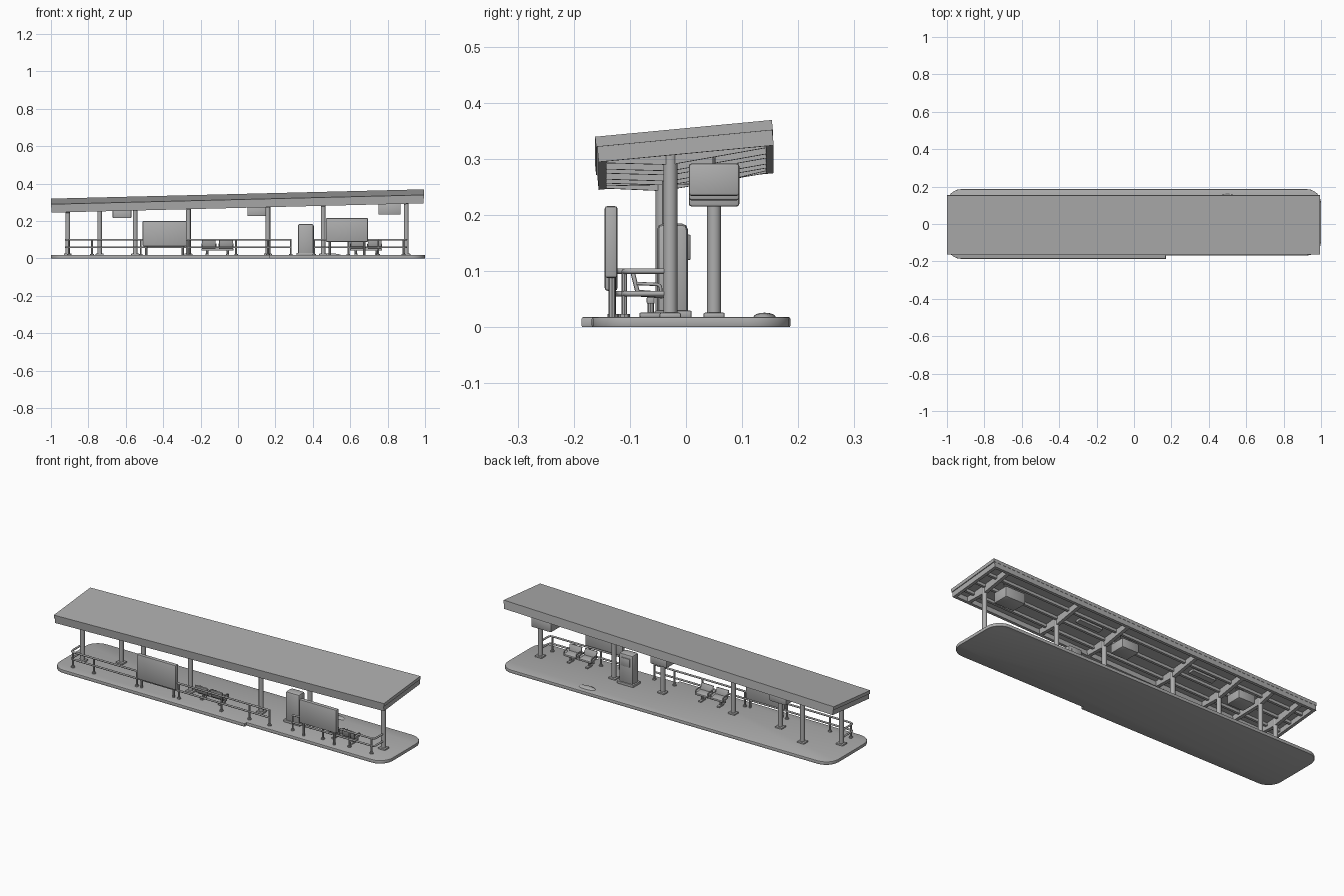
import bpy
import bmesh
import math
from mathutils import Vector, Matrix

if "Cube" in bpy.data.objects:
    bpy.data.objects.remove(bpy.data.objects["Cube"])

grey = bpy.data.materials.new("concrete_grey")
grey.use_nodes = True
COLOUR = (0.42, 0.42, 0.42, 1)
grey.diffuse_color = COLOUR
grey.node_tree.nodes["Principled BSDF"].inputs["Base Color"].default_value = COLOUR

DECK = 0.018


def add_mesh(name, bm):
    bmesh.ops.recalc_face_normals(bm, faces=bm.faces)
    mesh = bpy.data.meshes.new(name)
    bm.to_mesh(mesh)
    bm.free()
    mesh.materials.append(grey)
    obj = bpy.data.objects.new(name, mesh)
    bpy.context.collection.objects.link(obj)
    return obj


def box(name, xs, ys, zs, bevel=0.0, tilt=0.0):
    """Box between the given ranges, with optional bevel and tilt about x."""
    size = [r[1] - r[0] for r in (xs, ys, zs)]
    centre = [(r[0] + r[1]) / 2 for r in (xs, ys, zs)]
    bm = bmesh.new()
    bmesh.ops.create_cube(bm, size=1)
    bmesh.ops.scale(bm, vec=size, verts=bm.verts)
    if bevel:
        bmesh.ops.bevel(bm, geom=list(bm.edges), offset=bevel, segments=2,
                        profile=0.5, affect='EDGES')
    bmesh.ops.transform(bm, verts=bm.verts,
                        matrix=Matrix.Translation(centre) @ Matrix.Rotation(tilt, 4, 'X'))
    return add_mesh(name, bm)


def post(name, x, y, z0, z1, radius, sides=12):
    bm = bmesh.new()
    bmesh.ops.create_cone(bm, cap_ends=True, segments=sides, radius1=radius,
                          radius2=radius, depth=z1 - z0,
                          matrix=Matrix.Translation((x, y, (z0 + z1) / 2)))
    return add_mesh(name, bm)


def tube(name, points, radius, fillet=0.018):
    """Bent pipe along the points, with rounded corners."""
    pts = [Vector(p) for p in points]
    path = [pts[0]]
    for a, b, c in zip(pts, pts[1:], pts[2:]):
        p, q = b + (a - b).normalized() * fillet, b + (c - b).normalized() * fillet
        for i in range(5):
            t = i / 4
            path.append(p * (1 - t) ** 2 + b * 2 * t * (1 - t) + q * t ** 2)
    path.append(pts[-1])
    curve = bpy.data.curves.new(name, 'CURVE')
    curve.dimensions = '3D'
    curve.bevel_depth = radius
    curve.bevel_resolution = 2
    curve.use_fill_caps = True
    spline = curve.splines.new('POLY')
    spline.points.add(len(path) - 1)
    for sp, p in zip(spline.points, path):
        sp.co = (*p, 1)
    curve.materials.append(grey)
    obj = bpy.data.objects.new(name, curve)
    bpy.context.collection.objects.link(obj)


def roof_z(x, y):
    """Height of the roof surface, which slopes along x and y."""
    return 0.33 + 0.025 * x + 0.095 * y


def roof_box(name, xs, ys, top, bottom):
    """Box that follows the roof slope; top and bottom are depths below it."""
    bm = bmesh.new()
    bmesh.ops.create_cube(bm, size=1)
    for v in bm.verts:
        x, y = xs[v.co.x > 0], ys[v.co.y > 0]
        depth = top if v.co.z > 0 else bottom
        v.co = (x, y + 0.095 * depth, roof_z(x, y) - depth)
    return add_mesh(name, bm)


# Platform with rounded corners and a step in the front edge
bm = bmesh.new()
outline = [(-1, -0.186), (0.17, -0.186), (0.17, -0.168), (1, -0.168), (1, 0.186), (-1, 0.186)]
corners = [bm.verts.new((x, y, 0)) for x, y in outline]
bm.faces.new(corners)
bmesh.ops.bevel(bm, geom=[v for v in corners if abs(v.co.x) == 1], offset=0.075,
                segments=6, profile=0.5, affect='VERTICES')
ext = bmesh.ops.extrude_face_region(bm, geom=list(bm.faces))
bmesh.ops.translate(bm, vec=(0, 0, DECK),
                    verts=[g for g in ext["geom"] if isinstance(g, bmesh.types.BMVert)])
rim = [e for e in bm.edges if e.verts[0].co.z == e.verts[1].co.z]
bmesh.ops.bevel(bm, geom=rim, offset=0.003, segments=2, profile=0.5, affect='EDGES')
add_mesh("platform", bm)

# Roof panel, fascia frame and long beams
roof_box("roof_panel", (-1, 0.995), (-0.162, 0.153), 0, 0.018)
roof_box("front_fascia", (-0.995, 0.99), (-0.16, -0.146), 0.015, 0.045)
roof_box("back_fascia", (-0.995, 0.99), (0.138, 0.152), 0.015, 0.045)
for side, xs in (("right", (-0.996, -0.98)), ("left", (0.975, 0.991))):
    roof_box(side + "_fascia", xs, (-0.16, 0.152), 0.015, 0.045)
for y in (-0.1, -0.02, 0.065):
    roof_box("roof_beam", (-0.98, 0.98), (y - 0.006, y + 0.006), 0.015, 0.034)
for x in (-0.4, 0.3):
    roof_box("ceiling_lamp", (x - 0.07, x + 0.07), (0.01, 0.04), 0.015, 0.03)

# Columns with foot plates and tapered roof arms
columns = [(-0.91, -0.042), (-0.74, 0.05), (-0.55, -0.03), (-0.265, -0.03),
           (0.16, -0.028), (0.455, -0.028), (0.9, -0.028)]
for x, y in columns:
    post("column", x, y, DECK, roof_z(x, y) - 0.03, 0.0125)
    box("column_foot", (x - 0.021, x + 0.021), (y - 0.019, y + 0.019),
        (DECK - 0.002, DECK + 0.008), 0.003)
    arm = roof_box("roof_arm", (x - 0.009, x + 0.009), (-0.147, 0.139), 0.016, 0.046)
    bm = bmesh.new()
    bm.from_mesh(arm.data)
    bmesh.ops.bisect_plane(bm, geom=bm.verts[:] + bm.edges[:] + bm.faces[:],
                           plane_co=(x, y, 0), plane_no=(0, 1, 0))
    for v in bm.verts:
        if abs(v.co.y - y) < 0.001 and v.co.z < roof_z(x, y) - 0.03:
            v.co.z -= 0.014
    bm.to_mesh(arm.data)
    bm.free()

# Hanging signs with hangers
for x, half, z0, z1 in ((-0.62, 0.05, 0.215, 0.263), (0.1, 0.05, 0.226, 0.276),
                        (0.81, 0.06, 0.234, 0.292)):
    box("hanging_sign", (x - half, x + half), (0.005, 0.095), (z0, z1), 0.005)
    for side in (-0.6, 0.6):
        post("sign_hanger", x + side * half, 0.05, z1 - 0.005, roof_z(x, 0.05) - 0.01, 0.003, 8)

# Information boards on legs
for x0, x1, z0, z1 in ((-0.51, -0.275, 0.065, 0.2), (0.47, 0.695, 0.088, 0.216)):
    box("information_board", (x0, x1), (-0.145, -0.122), (z0, z1), 0.005)
    for x in (x0 + 0.02, x1 - 0.02):
        post("board_leg", x, -0.132, DECK, z0 + 0.01, 0.006, 8)

# Ticket machine
box("ticket_machine", (0.32, 0.405), (-0.052, 0.004), (DECK, 0.185), 0.012)
box("ticket_machine_foot", (0.312, 0.413), (-0.056, 0.01), (DECK - 0.002, 0.03), 0.003)
box("ticket_machine_screen", (0.335, 0.39), (0, 0.008), (0.12, 0.165), 0.002)


# Railings, following the step in the platform
def railing(x_end, x_in, y, y_end, posts):
    for z in (0.1, 0.06):
        tube("rail", [(x_end, y_end, z), (x_end, y, z), (x_in, y, z)], 0.005)
    for x in posts:
        post("rail_post", x, y, DECK, 0.1, 0.005, 8)
        post("rail_post_foot", x, y, DECK, DECK + 0.006, 0.01, 8)


railing(-0.92, 0.285, -0.13, -0.042, (-0.905, -0.78, -0.52, -0.265, -0.01, 0.16, 0.282))
railing(0.9, 0.405, -0.11, -0.03, (0.408, 0.59, 0.75, 0.885))

# Twin seats facing the back
for centre in (-0.11, 0.685):
    for x in (centre - 0.046, centre + 0.046):
        xs = (x - 0.037, x + 0.037)
        box("seat_pan", xs, (-0.088, -0.038), (0.053, 0.065), 0.004, -0.08)
        box("seat_back", xs, (-0.094, -0.086), (0.055, 0.1), 0.003, 0.25)
        for side in (-0.037, 0.037):
            tube("armrest", [(x + side, -0.088, 0.078), (x + side, -0.045, 0.076),
                             (x + side, -0.045, 0.058)], 0.003, 0.008)
    box("seat_beam", (centre - 0.085, centre + 0.085), (-0.07, -0.056), (0.042, 0.054), 0.002)
    for x in (centre - 0.055, centre + 0.055):
        post("seat_leg", x, -0.063, DECK, 0.045, 0.006, 8)
        box("seat_foot", (x - 0.008, x + 0.008), (-0.083, -0.04), (DECK, DECK + 0.008), 0.002)

# Low mound on the deck
bm = bmesh.new()
bmesh.ops.create_uvsphere(bm, u_segments=16, v_segments=8, radius=1,
                          matrix=Matrix.Translation((0.5, 0.14, DECK))
                          @ Matrix.Diagonal((0.05, 0.02, 0.008, 1)))
add_mesh("deck_mound", bm)

# Smooth shading with sharp edges kept
bpy.ops.object.select_all(action='DESELECT')
for obj in bpy.context.collection.objects:
    if obj.type == 'MESH' and obj.data.materials.get("concrete_grey"):
        obj.select_set(True)
        bpy.context.view_layer.objects.active = obj
bpy.ops.object.shade_smooth_by_angle(angle=math.radians(35))
